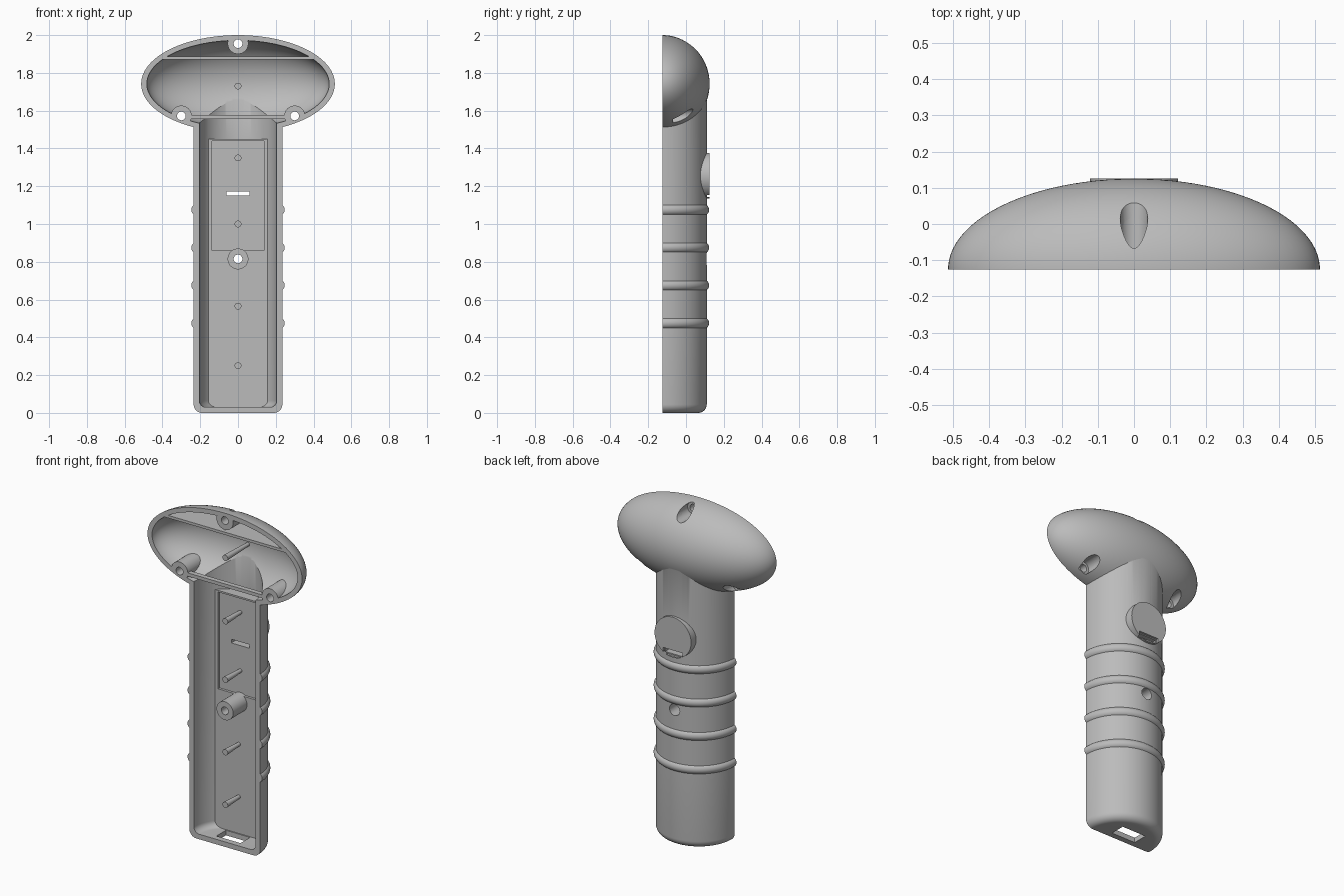
import bpy, bmesh, math
from mathutils import Matrix, Vector

if "Cube" in bpy.data.objects:
    bpy.data.objects.remove(bpy.data.objects["Cube"], do_unlink=True)

FRONT = -0.125        # open face of the shell, also the handle axis
HEAD_Z = 1.742
TAU = math.tau

grey = bpy.data.materials.new("plain_grey")
grey.use_nodes = True
grey.diffuse_color = (0.5, 0.5, 0.5, 1)
grey.node_tree.nodes["Principled BSDF"].inputs["Base Color"].default_value = (0.5, 0.5, 0.5, 1)


def make(name, bm):
    bmesh.ops.recalc_face_normals(bm, faces=bm.faces)
    mesh = bpy.data.meshes.new(name)
    bm.to_mesh(mesh)
    bm.free()
    ob = bpy.data.objects.new(name, mesh)
    bpy.context.collection.objects.link(ob)
    return ob


def box(name, x, y, z):
    bm = bmesh.new()
    lo, hi = Vector((x[0], y[0], z[0])), Vector((x[1], y[1], z[1]))
    bmesh.ops.create_cube(bm, size=1, matrix=Matrix.Translation((lo + hi) / 2)
                          @ Matrix.Diagonal((*(hi - lo), 1)))
    return make(name, bm)


def rod(name, x, z, y0, y1, r0, r1=None, segments=32):
    """Cylinder or cone along y; r0 is the radius at y0."""
    bm = bmesh.new()
    bmesh.ops.create_cone(bm, cap_ends=True, segments=segments, radius1=r0,
                          radius2=r1 or r0, depth=y1 - y0,
                          matrix=Matrix.Translation((x, (y0 + y1) / 2, z))
                          @ Matrix.Rotation(-math.pi / 2, 4, 'X'))
    return make(name, bm)


def ellipsoid(name, rx, ry, rz):
    bm = bmesh.new()
    bmesh.ops.create_uvsphere(bm, u_segments=96, v_segments=47, radius=1,
                              matrix=Matrix.Translation((0, FRONT, HEAD_Z))
                              @ Matrix.Diagonal((rx, ry, rz, 1))
                              @ Matrix.Rotation(math.pi / 2, 4, 'X'))
    return make(name, bm)


def arc(r, z, radius, a0, a1, n=8):
    angles = [math.radians(a0 + (a1 - a0) * i / n) for i in range(n + 1)]
    return [(r + radius * math.cos(a), z + radius * math.sin(a)) for a in angles]


def lathe(name, profile, steps=96):
    bm = bmesh.new()
    turn = Matrix.Rotation(TAU / steps / 2, 3, 'Z')
    vs = [bm.verts.new(turn @ Vector((r, 0, z)) + Vector((0, FRONT, 0))) for r, z in profile]
    edges = [bm.edges.new(pair) for pair in zip(vs, vs[1:])]
    bmesh.ops.spin(bm, geom=vs + edges, cent=(0, FRONT, 0), axis=(0, 0, 1),
                   angle=TAU, steps=steps)
    bmesh.ops.remove_doubles(bm, verts=bm.verts, dist=0.0001)
    return make(name, bm)


def boolean(ob, tool, operation='DIFFERENCE', keep=False):
    mod = ob.modifiers.new("bool", 'BOOLEAN')
    mod.solver = 'EXACT'
    mod.operation = operation
    mod.object = tool
    bpy.context.view_layer.objects.active = ob
    bpy.ops.object.modifier_apply(modifier=mod.name)
    if not keep:
        bpy.data.objects.remove(tool, do_unlink=True)


# Outer body: turned handle with grip rings, oval head, round button pad
profile = [(0, 0)] + arc(0.19, 0.045, 0.045, -90, 0)
for ring_z in (0.475, 0.675, 0.875, 1.075):
    profile += arc(0.2175, ring_z, 0.03, -54, 54, 10)
shell = lathe("handle_shell", profile + [(0.235, HEAD_Z), (0, HEAD_Z)])
boolean(shell, ellipsoid("head", 0.513, 0.25, 0.258), 'UNION')
boolean(shell, rod("button_pad", 0, 1.255, 0, 0.125, 0.121, segments=64), 'UNION')

# Hollow handle with a flat floor, and hollow head
cavity = lathe("cavity", [(0, 0.03)] + arc(0.17, 0.065, 0.035, -90, 0)
               + [(0.205, 1.7), (0, 1.7)])
boolean(cavity, box("floor", (-0.3, 0.3), (0.007, 0.3), (-0.1, 1.45)))
boolean(shell, cavity)
boolean(shell, ellipsoid("head_cavity", 0.483, 0.22, 0.23))

# Floor pocket, button slot and bottom cable opening
boolean(shell, box("pocket", (-0.137, 0.137), (-0.05, 0.022), (0.86, 1.44)))
boolean(shell, box("slot", (-0.06, 0.06), (-0.05, 0.2), (1.15, 1.172)))
boolean(shell, box("slot_mouth", (-0.065, 0.065), (0.112, 0.2), (1.143, 1.178)))
boolean(shell, box("opening", (-0.08, 0.08), (-0.09, 0.0), (-0.1, 0.1)))

# Inner fittings end midway inside the shell wall
mid_wall = ellipsoid("mid_wall", 0.498, 0.235, 0.244)
parts = [shell]

# Screw bosses with through holes and rear counterbores
for name, x, z, sink, bore in (("top_boss", 0, 1.955, -0.07, 0.038),
                               ("left_boss", 0.3, 1.572, -0.07, 0.038),
                               ("right_boss", -0.3, 1.572, -0.07, 0.038),
                               ("handle_boss", 0, 0.815, 0.0, 0.034)):
    in_head = z > 1.5
    boss = rod(name, x, z, -0.2, 0.12 if in_head else 0.06, 0.055, segments=48)
    if in_head:
        boolean(boss, mid_wall, 'INTERSECT', keep=True)
    for tool in (rod("hole", x, z, -0.3, 0.3, 0.023),
                 rod("counterbore", x, z, sink, 0.3, bore)):
        boolean(shell, tool, keep=True)
        boolean(boss, tool)
    parts.append(boss)

# Cross ribs in the head
for name, half, back, z in (("upper_rib", 0.6, 0.2, (1.87, 1.886)),
                            ("lower_rib", 0.255, FRONT + 0.03, (1.556, 1.576))):
    rib = box(name, (-half, half), (-0.2, back), z)
    boolean(rib, mid_wall, 'INTERSECT', keep=True)
    parts.append(rib)
bpy.data.objects.remove(mid_wall, do_unlink=True)

# Trim everything flush with the open face
trim = box("trim", (-1, 1), (-1, FRONT), (-1, 3))
for ob in parts:
    boolean(ob, trim, keep=True)
bpy.data.objects.remove(trim, do_unlink=True)

# Slim tapered locating pins
for i, (z, base) in enumerate(((0.25, 0.015), (0.565, 0.015), (1.0, 0.03),
                               (1.35, 0.03), (1.73, 0.105))):
    parts.append(rod(f"pin_{i + 1}", 0, z, FRONT + 0.003, base, 0.018, 0.011, 20))

# Finish
bpy.ops.object.select_all(action='DESELECT')
for ob in parts:
    ob.data.materials.clear()
    ob.data.materials.append(grey)
    ob.select_set(True)
bpy.context.view_layer.objects.active = shell
bpy.ops.object.shade_smooth_by_angle(angle=math.radians(30))
